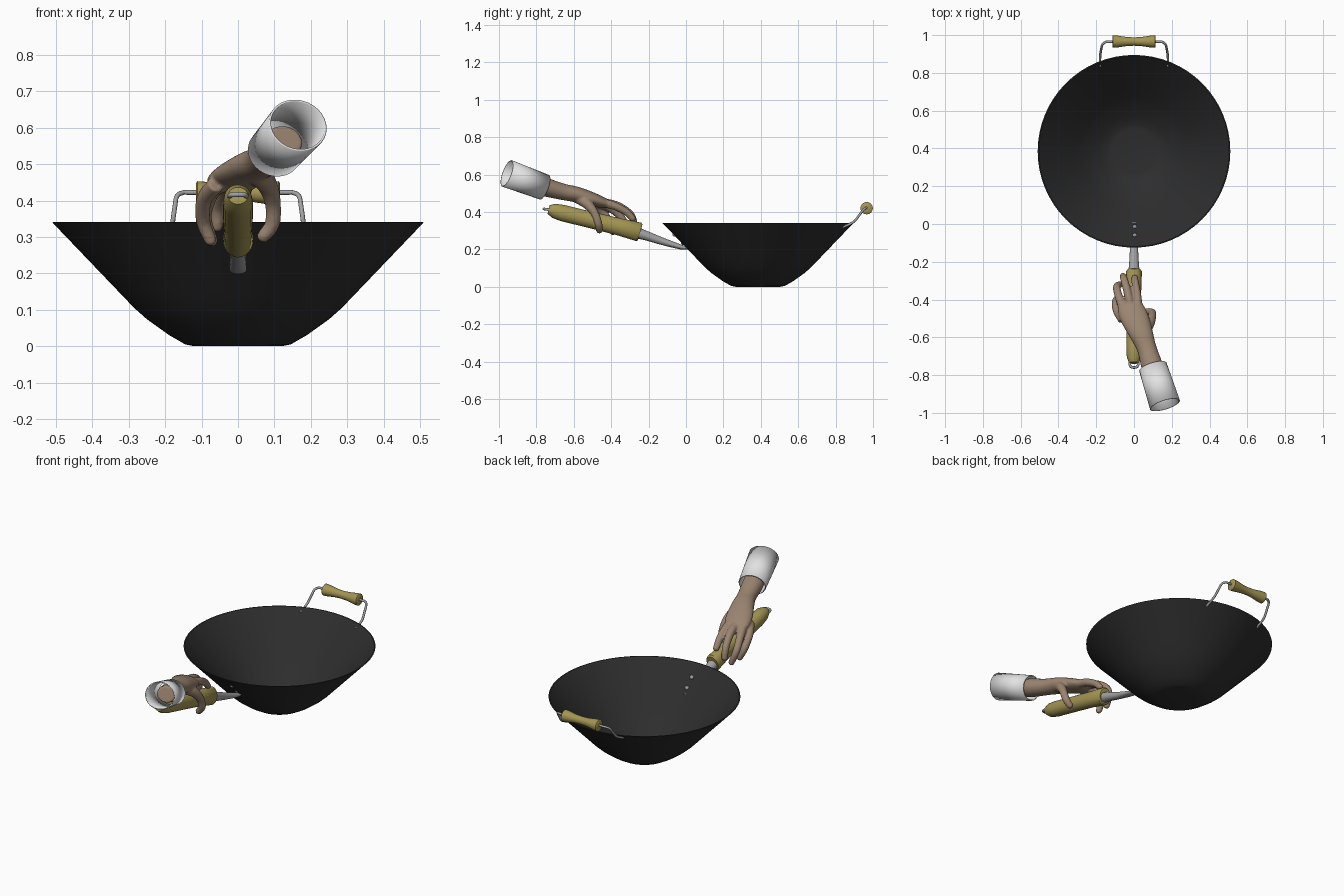
import bpy, bmesh, math
from mathutils import Vector

if "Cube" in bpy.data.objects:
    bpy.data.objects.remove(bpy.data.objects["Cube"])


def material(name, rgb):
    m = bpy.data.materials.new(name)
    m.diffuse_color = (*rgb, 1)
    m.use_nodes = True
    m.node_tree.nodes["Principled BSDF"].inputs["Base Color"].default_value = m.diffuse_color
    return m


IRON = material("black iron", (0.026, 0.026, 0.026))
WOOD = material("yellow wood", (0.37, 0.30, 0.085))
STEEL = material("grey steel", (0.36, 0.36, 0.36))
SKIN = material("skin", (0.33, 0.235, 0.165))
CLOTH = material("white cloth", (0.76, 0.76, 0.76))


def finish(bm, name, mat, angle=40):
    bmesh.ops.recalc_face_normals(bm, faces=bm.faces)
    me = bpy.data.meshes.new(name)
    bm.to_mesh(me)
    bm.free()
    ob = bpy.data.objects.new(name, me)
    bpy.context.collection.objects.link(ob)
    me.materials.append(mat)
    bpy.ops.object.select_all(action='DESELECT')
    bpy.context.view_layer.objects.active = ob
    ob.select_set(True)
    bpy.ops.object.shade_smooth_by_angle(angle=math.radians(angle))
    return ob


def smooth_path(rows, steps):
    """Catmull-Rom through rows of numbers."""
    rows = [Vector(r) for r in rows]
    ext = [2 * rows[0] - rows[1]] + rows + [2 * rows[-1] - rows[-2]]
    out = []
    for i in range(len(rows) - 1):
        a, b, c, d = ext[i:i + 4]
        for k in range(steps):
            t = k / steps
            out.append(0.5 * (2 * b + (c - a) * t + (2 * a - 5 * b + 4 * c - d) * t * t
                              + (3 * b - a - 3 * c + d) * t ** 3))
    return out + [rows[-1]]


def loft(bm, rows, side=(1, 0, 0), sides=20, steps=4, caps=True):
    """Elliptical tube; each row is x, y, z, half width, half height."""
    pts = smooth_path(rows, steps) if steps > 1 else [Vector(r) for r in rows]
    pos = [Vector(p[:3]) for p in pts]
    rings = []
    for i, p in enumerate(pts):
        t = (pos[min(i + 1, len(pos) - 1)] - pos[max(i - 1, 0)]).normalized()
        u = Vector(side)
        u = (u - t * u.dot(t)).normalized()
        v = t.cross(u)
        rings.append([bm.verts.new(pos[i] + u * p[3] * math.cos(a) + v * p[4] * math.sin(a))
                      for a in (math.tau * k / sides for k in range(sides))])
    for r, s in zip(rings, rings[1:]):
        for k in range(sides):
            n = (k + 1) % sides
            bm.faces.new((r[k], r[n], s[n], s[k]))
    if caps:
        bm.faces.new(rings[0])
        bm.faces.new(rings[-1])


def tube(name, mat, rows, **kw):
    bm = bmesh.new()
    loft(bm, rows, **kw)
    return finish(bm, name, mat)


def wire(name, points, r, closed=False):
    rows = [(*p, r, r) for p in points]
    if closed:
        rows.append(rows[0])
    return tube(name, STEEL, rows, side=(0, 0.35, 1), sides=10, caps=not closed)


# Pan bowl: outer profile up, inner profile back down
CY = 0.385
outer = [(0, 0), (0.12, 0), (0.145, 0.005), (0.19, 0.031), (0.25, 0.074), (0.285, 0.105),
         (0.33, 0.152), (0.51, 0.34)]
inner = [(0.504, 0.341), (0.325, 0.158), (0.28, 0.112), (0.246, 0.081), (0.187, 0.038),
         (0.143, 0.012), (0.12, 0.007), (0, 0.007)]
bm = bmesh.new()
vs = [bm.verts.new((r, CY, z)) for r, z in outer + inner]
es = [bm.edges.new(p) for p in zip(vs, vs[1:])]
bmesh.ops.spin(bm, geom=vs + es, cent=(0, CY, 0), axis=(0, 0, 1), angle=math.tau, steps=64)
bmesh.ops.remove_doubles(bm, verts=bm.verts, dist=0.0005)
finish(bm, "pan_bowl", IRON)

# Rivets on the inner wall
for i, y in enumerate((-0.015, -0.06)):
    bm = bmesh.new()
    bmesh.ops.create_uvsphere(bm, u_segments=12, v_segments=8, radius=0.012)
    bmesh.ops.translate(bm, verts=bm.verts, vec=(0.004, y, CY - y - 0.165))
    finish(bm, f"rivet_{i + 1}", STEEL)

# Long handle: steel shank, wooden grip, hanging loop
tube("handle_shank", STEEL, [(0, 0.01, 0.205, 0.02, 0.006), (0, -0.03, 0.213, 0.024, 0.013),
                             (0, -0.13, 0.244, 0.022, 0.02), (0, -0.21, 0.272, 0.026, 0.025),
                             (0, -0.28, 0.294, 0.033, 0.032)])
tube("handle_grip", WOOD, [(0, -0.245, 0.291, 0.037, 0.044), (0, -0.252, 0.293, 0.042, 0.051),
                           (0, -0.36, 0.321, 0.038, 0.046), (0, -0.50, 0.355, 0.041, 0.044),
                           (0, -0.66, 0.394, 0.041, 0.044), (0, -0.705, 0.406, 0.038, 0.039),
                           (0, -0.735, 0.413, 0.027, 0.024)], steps=1, sides=24)
wire("hanging_loop", [(-0.023, -0.72, 0.410), (-0.022, -0.745, 0.414), (-0.012, -0.758, 0.416),
                      (0.012, -0.758, 0.416), (0.022, -0.745, 0.414), (0.023, -0.72, 0.410)], 0.007)

# Rear helper handle: bent wire and waisted grip
half = [(0.18, 0.835, 0.318), (0.18, 0.865, 0.33), (0.178, 0.90, 0.35), (0.173, 0.928, 0.385),
        (0.168, 0.948, 0.411), (0.152, 0.962, 0.421), (0.12, 0.965, 0.422)]
wire("rear_wire", half + [(-x, y, z) for x, y, z in reversed(half)], 0.0065)
tube("rear_grip", WOOD, [(x, 0.966, 0.42, r, r) for x, r in
                         ((-0.115, 0.028), (-0.111, 0.033), (-0.085, 0.031), (-0.04, 0.024), (0, 0.022),
                          (0.04, 0.024), (0.085, 0.031), (0.111, 0.033), (0.115, 0.028))],
     side=(0, 0, 1), steps=1, sides=24)

# Hand: forearm and palm, four fingers and a thumb fused into one skin
bm = bmesh.new()
loft(bm, [(0.128, -0.85, 0.563, 0.052, 0.045), (0.098, -0.76, 0.535, 0.058, 0.05),
          (0.068, -0.66, 0.508, 0.052, 0.044), (0.038, -0.58, 0.492, 0.063, 0.042),
          (0.004, -0.50, 0.468, 0.074, 0.036), (-0.022, -0.44, 0.448, 0.068, 0.028),
          (-0.030, -0.415, 0.440, 0.045, 0.014)])
fingers = [
    [(0.025, -0.47, 0.455), (0.018, -0.385, 0.433), (0.008, -0.32, 0.400), (0.004, -0.285, 0.365)],
    [(-0.012, -0.47, 0.455), (-0.032, -0.37, 0.435), (-0.052, -0.295, 0.385), (-0.058, -0.275, 0.330)],
    [(-0.045, -0.48, 0.450), (-0.075, -0.40, 0.418), (-0.092, -0.335, 0.355), (-0.072, -0.320, 0.290)],
    [(-0.060, -0.51, 0.445), (-0.092, -0.455, 0.405), (-0.096, -0.405, 0.345), (-0.076, -0.390, 0.292)]]


def digit(points, widths, side):
    rows = [(*p, w, w) for p, w in zip(points, widths)]
    # Rounded fingertip
    d = (Vector(points[-1]) - Vector(points[-2])).normalized()
    w = widths[-1]
    for f, s in ((0.6, 0.8), (0.95, 0.3)):
        rows.append((*(Vector(points[-1]) + d * w * f), w * s, w * s))
    loft(bm, rows, side=side, sides=14)


for f in fingers:
    digit(f, (0.024, 0.022, 0.020, 0.017), (1, 0, 0.2))
digit([(0.050, -0.58, 0.480), (0.082, -0.525, 0.440), (0.096, -0.487, 0.390),
       (0.094, -0.468, 0.335), (0.070, -0.463, 0.302)],
      (0.034, 0.028, 0.022, 0.021, 0.018), (0, 1, 0))
hand = finish(bm, "hand", SKIN, 180)
fuse = hand.modifiers.new("fuse", 'REMESH')
fuse.mode = 'VOXEL'
fuse.voxel_size = 0.006
fuse.use_smooth_shade = True
relax = hand.modifiers.new("relax", 'SMOOTH')
relax.factor = 0.5
relax.iterations = 3

# Shirt cuff: open flared sleeve
cuff = tube("shirt_cuff", CLOTH, [(0.100, -0.757, 0.532, 0.076, 0.070),
                                  (0.164, -0.957, 0.606, 0.083, 0.075)],
            steps=1, sides=32, caps=False)
shell = cuff.modifiers.new("thickness", 'SOLIDIFY')
shell.thickness = 0.006
